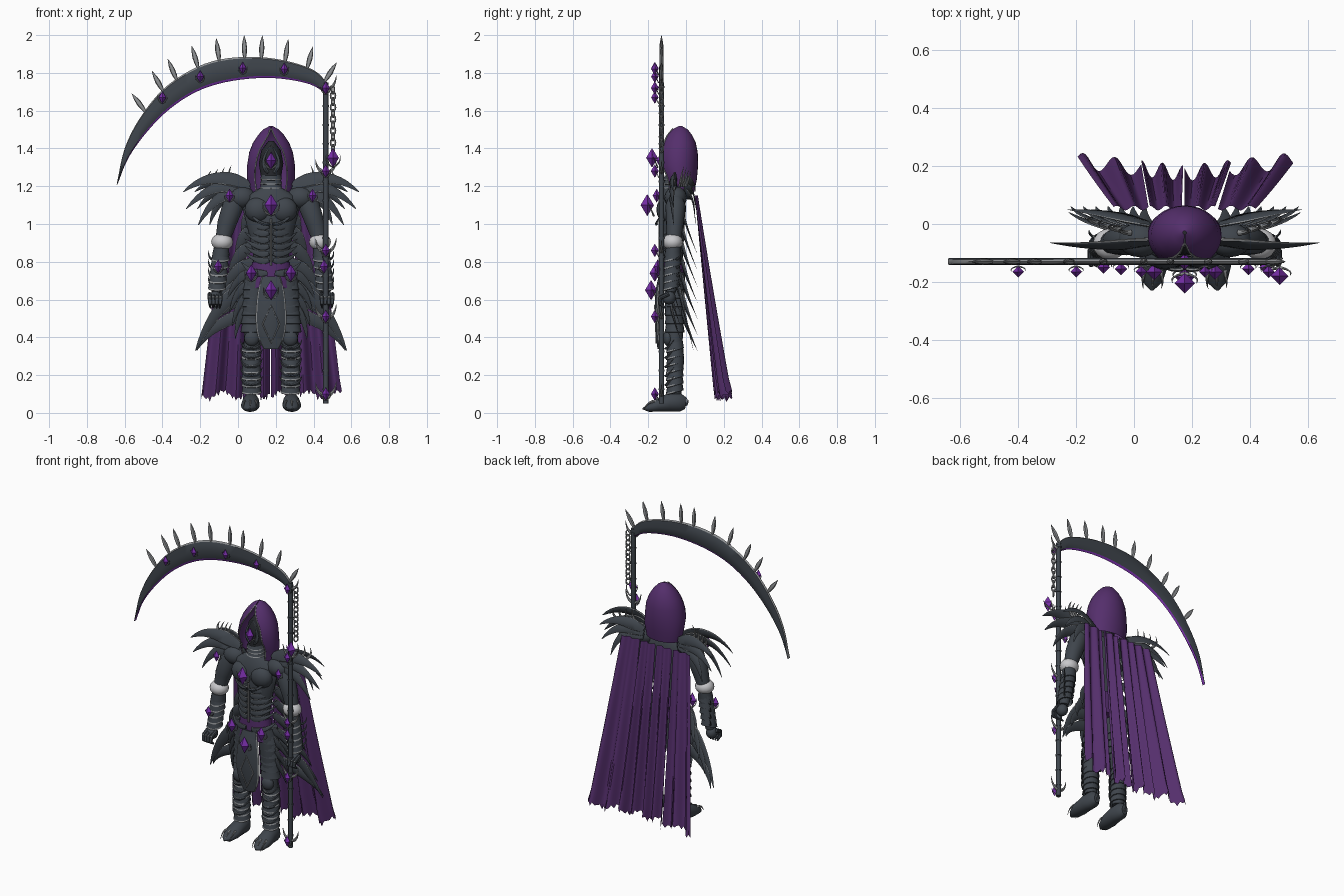
import bpy, bmesh, math
from mathutils import Vector as V, Matrix

if "Cube" in bpy.data.objects:
    bpy.data.objects.remove(bpy.data.objects["Cube"])

MID = 0.175                       # figure's own centre line
PALETTE = {"slate armour": (.05, .06, .073), "dark shadow": (.02, .022, .027),
           "violet cloth": (.09, .028, .15), "violet gem": (.2, .03, .42),
           "steel trim": (.27, .28, .29), "pale fur": (.58, .58, .6)}
MATS = []
for title, rgb in PALETTE.items():
    m = bpy.data.materials.new(title)
    m.use_nodes = True
    m.diffuse_color = (*rgb, 1)
    m.node_tree.nodes["Principled BSDF"].inputs["Base Color"].default_value = (*rgb, 1)
    MATS.append(m)
SLATE, DARK, CLOTH, GEM, STEEL, FUR = range(len(MATS))
X, Y, Z = V((1, 0, 0)), V((0, 1, 0)), V((0, 0, 1))
BUILT = []


def finish(name, bm, mirror=False):
    bmesh.ops.recalc_face_normals(bm, faces=bm.faces)
    for side in (["right_", "left_"] if mirror else [""]):
        if side == "left_":
            for v in bm.verts:
                v.co.x = 2 * MID - v.co.x
            bmesh.ops.reverse_faces(bm, faces=bm.faces)
        me = bpy.data.meshes.new(side + name)
        bm.to_mesh(me)
        for m in MATS:
            me.materials.append(m)
        ob = bpy.data.objects.new(side + name, me)
        bpy.context.collection.objects.link(ob)
        BUILT.append(ob)
    bm.free()


def sweep(bm, pts, wid, thk, mat=SLATE, n=12, axis=Y, rim=None, closed=False):
    """Elliptical section along a path; rim colours the two thin edges."""
    pts = [V(p) for p in pts]
    c = len(pts)
    wid = wid if isinstance(wid, list) else [wid] * c
    thk = thk if isinstance(thk, list) else [thk] * c
    angles = [2 * math.pi * k / n for k in range(n)]
    if rim is not None:
        angles = [math.radians(a) for a in (0, 25, 90, 155, 180, 205, 270, 335)]
    rings = []
    for i, p in enumerate(pts):
        a, b = (pts[i - 1], pts[(i + 1) % c]) if closed else (pts[max(i - 1, 0)], pts[min(i + 1, c - 1)])
        t = (b - a).normalized()
        w = t.cross(axis).normalized()
        q = w.cross(t)
        rings.append([bm.verts.new(p + w * wid[i] * math.cos(a) + q * thk[i] * math.sin(a)) for a in angles])
    m = len(angles)
    for i in range(c if closed else c - 1):
        r, s = rings[i], rings[(i + 1) % c]
        for k in range(m):
            f = bm.faces.new((r[k], r[(k + 1) % m], s[(k + 1) % m], s[k]))
            f.material_index = rim if rim is not None and k % 4 in (0, 3) else mat
    if not closed:
        for r in (rings[0], rings[-1]):
            bm.faces.new(r).material_index = mat


def blade(bm, a, b, c, w, t=.008, mat=SLATE, rim=STEEL, axis=Y, n=10):
    """Tapered plate on a three-point curve, pointed at c."""
    a, b, c = V(a), V(b), V(c)
    s = [i / n for i in range(n + 1)]
    wid = [w * min(1, .5 + 2 * u) * max(1 - u, .01) ** .7 for u in s]
    sweep(bm, [a * (1 - u) ** 2 + b * 2 * u * (1 - u) + c * u * u for u in s],
          wid, [t * (1.03 - u) for u in s], mat, axis=axis, rim=rim)


def loft(bm, rings, mat=SLATE, n=16):
    sweep(bm, [r[:3] for r in rings], [r[3] for r in rings], [r[4] for r in rings], mat, n)


def ball(bm, at, size, mat=SLATE, seg=16):
    mx = Matrix.Translation(at) @ Matrix.Diagonal((*size, 1))
    vs = bmesh.ops.create_uvsphere(bm, u_segments=seg, v_segments=seg // 2, radius=1, matrix=mx)["verts"]
    for f in {f for v in vs for f in v.link_faces}:
        f.material_index = mat


def bands(bm, top, bottom, count, rx, ry, dip=0, n=16):
    """Overlapping armour bands; dipping ones get steel lower edges on the front half."""
    top, bottom = V(top), V(bottom)
    h = (top - bottom).length / count
    for k in range(count):
        p = top.lerp(bottom, (k + .5) / count)
        rows = []
        for dz, g in ((.55, .9), (-.35, 1.02), (-.55, 1.06), (-.6, .95)):
            rows.append([bm.verts.new((p.x + rx * g * math.cos(a), p.y + ry * g * math.sin(a),
                                       p.z + h * dz + dip * math.sin(a)))
                         for a in [2 * math.pi * j / n for j in range(n)]])
        for i in range(3):
            for j in range(n):
                f = bm.faces.new((rows[i][j], rows[i][(j + 1) % n], rows[i + 1][(j + 1) % n], rows[i + 1][j]))
                f.material_index = STEEL if i == 1 and dip and j >= n / 2 else SLATE


def gem(bm, x, y, z, h):
    loft(bm, [(x, y, z + h, .001, .001), (x, y, z, h * .62, h * .62), (x, y, z - h, .001, .001)], GEM, 4)
    for s in (-1, 1):
        blade(bm, (x, y + h * .6, z - h), (x + s * h, y + h * .4, z - h * .5),
              (x + s * h * .7, y, z + h * .4), h * .12, h * .1, STEEL)


def smooth(pts, steps=4):
    """Catmull-Rom samples through a few points."""
    p = [V(q) for q in pts]
    p = [p[0] * 2 - p[1]] + p + [p[-1] * 2 - p[-2]]
    out = []
    for i in range(1, len(p) - 2):
        a, b, c, d = p[i - 1:i + 3]
        for k in range(steps):
            u = k / steps
            out.append((b * 2 + (c - a) * u + (a * 2 - b * 5 + c * 4 - d) * u * u
                        + (b * 3 - a - c * 3 + d) * u ** 3) / 2)
    return out + [p[-2]]


# Hood: open-fronted egg with a steel rim
bm = bmesh.new()
rows = []
for z, rx, ry, gap in ((1.17, .115, .075, 42), (1.24, .127, .088, 42), (1.31, .127, .094, 40), (1.38, .116, .092, 34),
                       (1.43, .096, .082, 24), (1.47, .07, .063, 13), (1.5, .042, .04, 5), (1.52, .006, .006, 1)):
    row = []
    for k in range(25):
        a = math.radians(-90 + gap + (360 - 2 * gap) * k / 24)
        peak = .012 * (1 + math.cos(a + math.pi / 2)) * (z > 1.3) * (1.52 - z) * 5
        row.append(bm.verts.new((MID + rx * math.cos(a), -.03 + ry * math.sin(a) - peak, z)))
    rows.append(row)
for r, s in zip(rows, rows[1:]):
    for k in range(24):
        bm.faces.new((r[k], r[k + 1], s[k + 1], s[k])).material_index = CLOTH
lip = [r[0].co.copy() for r in rows[:-1]] + [r[-1].co.copy() for r in rows[-2::-1]]
sweep(bm, smooth(lip), .004, .004, STEEL, 6, axis=V((.1, 1, .05)))
finish("hood", bm)

# Masked head and ringed collar
bm = bmesh.new()
loft(bm, [(MID, -.05, z, a, b) for z, a, b in ((1.15, .06, .05), (1.24, .052, .05), (1.32, .065, .06), (1.39, .052, .055), (1.44, .014, .03))], DARK)
bands(bm, (MID, -.06, 1.26), (MID, -.06, 1.17), 4, .056, .058, .004)
for s in (-1, 1):
    blade(bm, (MID + s * .015, -.105, 1.27), (MID + s * .07, -.115, 1.33), (MID, -.1, 1.42), .014)
gem(bm, MID, -.13, 1.335, .045)
finish("masked_head", bm)

# Torso, ribbed belly and steel centre line
bm = bmesh.new()
loft(bm, [(MID, -.07, z, a, b) for z, a, b in ((.74, .095, .055), (.84, .095, .055), (.95, .118, .06), (1.08, .15, .07), (1.15, .13, .065), (1.19, .06, .045))])
for k in range(6):
    for s in (-1, 1):
        blade(bm, (MID + s * .01, -.135, .81 + k * .036), (MID + s * .07, -.14, .79 + k * .036),
              (MID + s * .14, -.05, .85 + k * .036), .023, .01)
for s in (-1, 1):
    ball(bm, (MID + s * .068, -.105, 1.075), (.072, .052, .068))
    blade(bm, (MID + s * .005, -.155, 1.0), (MID + s * .08, -.17, .99), (MID + s * .14, -.1, 1.1), .012, .008)
sweep(bm, [(MID, -.143, z) for z in (.78, .9, 1.03)], .006, .004, STEEL, 6)
gem(bm, MID, -.205, 1.1, .057)
finish("breastplate", bm)
bm = bmesh.new()
loft(bm, [(MID, -.07, z, a, .065) for z, a in ((.66, .115), (.72, .108), (.8, .1))], CLOTH, 24)
finish("waist_cloth", bm)

# Shield-shaped front plate, diamond outline and belt gems
bm = bmesh.new()
sweep(bm, smooth([(MID, y, z) for y, z in ((-.13, .72), (-.145, .64), (-.15, .52), (-.145, .42), (-.135, .34))]),
      [.05 + .035 * math.sin(math.pi * k / 20) - .03 * (k / 16) ** 4 for k in range(17)], .016, rim=STEEL)
sweep(bm, [(MID + x, y, z) for x, y, z in ((0, -.164, .57), (.045, -.158, .47), (0, -.157, .37), (-.045, -.158, .47))],
      .004, .006, STEEL, 6, closed=True)
for s in (-1, 1):
    blade(bm, (MID + s * .02, -.14, .74), (MID + s * .1, -.15, .73), (MID + s * .16, -.08, .8), .024)
    gem(bm, MID + s * .105, -.165, .74, .045)
gem(bm, MID, -.185, .65, .052)
finish("belt_plate", bm)

# Pauldron: broad overlapping plates and steel horns
bm = bmesh.new()
ball(bm, (.02, -.055, 1.14), (.075, .06, .06))
for k, (x, z) in enumerate([(-.29, 1.17), (-.275, 1.08), (-.21, .995)]):
    blade(bm, (.06, -.06, 1.2 - k * .02), (-.13 + k * .015, -.085, 1.3 - k * .045),
          (x, -.065, z), .05, .014, axis=V((0, .9, -.4)))
    blade(bm, (.05, .0, 1.19 - k * .02), (-.1, .04, 1.27 - k * .04),
          (x + .06, .05, z), .042, .01, axis=V((0, .9, .4)))
for k in range(4):
    x = -.01 - k * .036
    blade(bm, (x, -.03 + k * .01, 1.2), (x - .06, -.03 + k * .015, 1.24),
          (x - .025, -.01 + k * .012, 1.31 - k * .01), .012, .01, STEEL)
gem(bm, -.045, -.155, 1.15, .035)
finish("pauldron", bm, True)

# Arm with fur cuff, banded bracer and claw fingers
bm = bmesh.new()
loft(bm, [(-.0, -.055, 1.16, .03, .03), (-.025, -.055, 1.1, .056, .053), (-.06, -.06, 1.0, .05, .046), (-.085, -.065, .9, .036, .036),
          (-.09, -.07, .84, .045, .043), (-.11, -.075, .7, .035, .033), (-.115, -.08, .64, .026, .026)][::-1])
ball(bm, (-.084, -.07, .905), (.058, .054, .046), FUR)
bands(bm, (-.09, -.07, .85), (-.113, -.078, .66), 5, .046, .044, .012)
for k in range(4):
    blade(bm, (-.11, -.06, .82 - k * .045), (-.16, -.04, .8 - k * .045), (-.155, -.02, .86 - k * .045), .01)
gem(bm, -.105, -.15, .775, .036)
ball(bm, (-.12, -.09, .61), (.034, .036, .036))
for k in range(4):
    sweep(bm, [(-.15 + k * .019, -.09, .63), (-.15 + k * .019, -.135, .61), (-.148 + k * .018, -.14, .58),
               (-.145 + k * .016, -.11, .555)], [.011, .011, .01, .005], [.011, .011, .01, .005], SLATE, 8, axis=X)
    ball(bm, (-.15 + k * .019, -.137, .612), (.009, .009, .006), STEEL, 8)
finish("arm", bm, True)

# Leg: banded thigh, scalloped greave, pointed shoe
bm = bmesh.new()
loft(bm, [(.072, -.06, .1, .035, .035), (.068, -.055, .28, .05, .045), (.075, -.06, .38, .042, .042), (.08, -.06, .55, .058, .052), (.1, -.06, .74, .065, .055)])
bands(bm, (.085, -.06, .7), (.076, -.06, .43), 6, .06, .05)
bands(bm, (.07, -.058, .37), (.072, -.06, .11), 7, .05, .045, .012)
ball(bm, (.073, -.095, .395), (.04, .026, .042))
for k in range(5):
    blade(bm, (.07, -.108, .34 - k * .048), (.02, -.1, .34 - k * .048), (.012, -.06, .39 - k * .048), .01)
    blade(bm, (.07, -.108, .34 - k * .048), (.12, -.1, .34 - k * .048), (.13, -.06, .39 - k * .048), .01)
finish("leg", bm, True)
bm = bmesh.new()
sweep(bm, [(.07, .0, .05), (.07, -.03, .055), (.068, -.09, .055), (.065, -.15, .04), (.063, -.2, .025), (.062, -.23, .022)],
      [.02, .042, .045, .05, .035, .004], [.03, .05, .05, .036, .02, .004], SLATE, 14, axis=Z)
for s in (-1, 0, 1):
    blade(bm, (.065 + s * .025, -.15, .06), (.065 + s * .04, -.2, .07), (.063 + s * .03, -.225, .015), .009, .008, STEEL, axis=X)
blade(bm, (.07, -.02, .05), (.07, .01, .03), (.07, .01, .075), .012, .01, axis=X)
finish("foot", bm, True)

# Back fins and trailing hip blades
bm = bmesh.new()
for k in range(7):
    blade(bm, (.08, -.02, 1.07 - k * .088), (.02 - k * .03, -.005, 1.0 - k * .088),
          (.04 - k * .043, .06, .84 - k * .085), .042, .009)
for k in range(4):
    blade(bm, (.07, -.08, .74 - k * .06), (-.0, -.08, .74 - k * .065), (-.06 + k * .015, -.03, .6 - k * .07), .032, .01)
blade(bm, (.05, -.04, .68), (-.12, -.02, .58), (-.225, .04, .33), .05, .01)
finish("hip_blades", bm, True)

# Cape: four tattered, pleated strips
for p, (a, b, c, d) in enumerate([(-.07, .05, -.195, .025), (.055, .165, .025, .17), (.175, .28, .175, .335), (.29, .42, .33, .55)]):
    bm = bmesh.new()
    grid = []
    for j in range(13):
        v, row = j / 12, []
        for i in range(25):
            u = i / 24
            x = (a + (b - a) * u) * (1 - v) + (c + (d - c) * u) * v
            fold = math.sin(u * 4 * math.pi + .5 + p) * (.008 + .02 * v)
            sway = .055 + (.12 + .12 * abs(x - MID)) * v
            ragged = .03 * abs(math.sin(i * 1.9 + p)) * (j == 12)
            row.append(bm.verts.new((x, sway + fold, 1.15 - 1.075 * v + ragged - .02 * v * math.sin(u * 9 + p))))
        grid.append(row)
    for r, s in zip(grid, grid[1:]):
        for i in range(24):
            bm.faces.new((r[i], r[i + 1], s[i + 1], s[i])).material_index = CLOTH
    finish("cape_strip_%d" % (p + 1), bm)

# Scythe blade: thin lens with steel back and violet cutting edge
YB = -.13
outer = smooth([(x, YB, z) for x, z in ((.48, 1.74), (.4, 1.815), (.25, 1.865), (.08, 1.885), (-.1, 1.87), (-.25, 1.815), (-.4, 1.71), (-.52, 1.56), (-.6, 1.4), (-.642, 1.21))])
inner = smooth([(x, YB, z) for x, z in ((.47, 1.69), (.38, 1.74), (.24, 1.768), (.1, 1.772), (-.07, 1.75), (-.22, 1.7), (-.36, 1.61), (-.48, 1.49), (-.58, 1.35), (-.638, 1.21))])
bm = bmesh.new()
rows = []
for o, i in zip(outer, inner):
    rows.append([bm.verts.new(o.lerp(i, f) + Y * y) for f, y in
                 ((0, 0), (.07, -.008), (.5, -.012), (.9, -.008), (1, 0), (.9, .008), (.5, .012), (.07, .008))])
for r, s in zip(rows, rows[1:]):
    for k in range(8):
        f = bm.faces.new((r[k], r[(k + 1) % 8], s[(k + 1) % 8], s[k]))
        f.material_index = STEEL if k in (0, 7) else GEM if k in (3, 4) else SLATE
bm.faces.new(rows[0])
finish("scythe_blade", bm)

# Leaf-shaped steel teeth along the back of the blade
bm = bmesh.new()
for x in (.475, .372, .255, .137, .018, -.095, -.205, -.315, -.412, -.505):
    i = min(range(1, len(outer) - 1), key=lambda q: abs(outer[q].x - x))
    o = outer[i].copy()
    nrm = (outer[i + 1] - outer[i - 1]).cross(Y).normalized()
    nrm = ((nrm if nrm.z > 0 else -nrm) + Z * .5).normalized()
    sweep(bm, [o + nrm * d for d in (-.012, .02, .05, .08, .114)],
          [.006, .012, .014, .01, .001], [.006, .01, .011, .008, .001], STEEL, 8)
finish("scythe_teeth", bm)

# Shaft with rings, claws and gems
bm = bmesh.new()
PX = .465
sweep(bm, [(PX, YB, z) for z in (.05, .9, 1.75)], .014, .014, SLATE, 12)
for k in range(17):
    sweep(bm, [(PX, YB, .12 + k * .1), (PX, YB, .13 + k * .1)], .017, .017, SLATE, 10)
for z in (.1, .51, .86, 1.28, 1.72):
    gem(bm, PX, YB - .035, z, .034)
    for s in (-1, 1):
        blade(bm, (PX, YB, z - .01), (PX + s * .05, YB, z), (PX + s * .055, YB, z + .065), .012, .01, STEEL)
for x, z in ((-.4, 1.67), (-.2, 1.78), (.025, 1.825), (.245, 1.82)):
    gem(bm, x, YB - .035, z, .032)
finish("scythe_shaft", bm)

# Hanging chain with a gem
bm = bmesh.new()
for k in range(11):
    flat = X if k % 2 else (X + Y * 1.5).normalized()
    ring = [V((.503, YB, 1.71 - k * .031)) + flat * .013 * math.cos(a) + Z * .021 * math.sin(a)
            for a in [math.pi * j / 5 for j in range(10)]]
    sweep(bm, ring, .0045, .0045, STEEL, 6, axis=flat.cross(Z), closed=True)
gem(bm, .503, YB - .05, 1.35, .05)
finish("hanging_chain", bm)

# Smooth shading with crisp edges
bpy.ops.object.select_all(action="DESELECT")
for ob in BUILT:
    ob.select_set(True)
bpy.context.view_layer.objects.active = BUILT[0]
bpy.ops.object.shade_smooth_by_angle(angle=math.radians(40))
